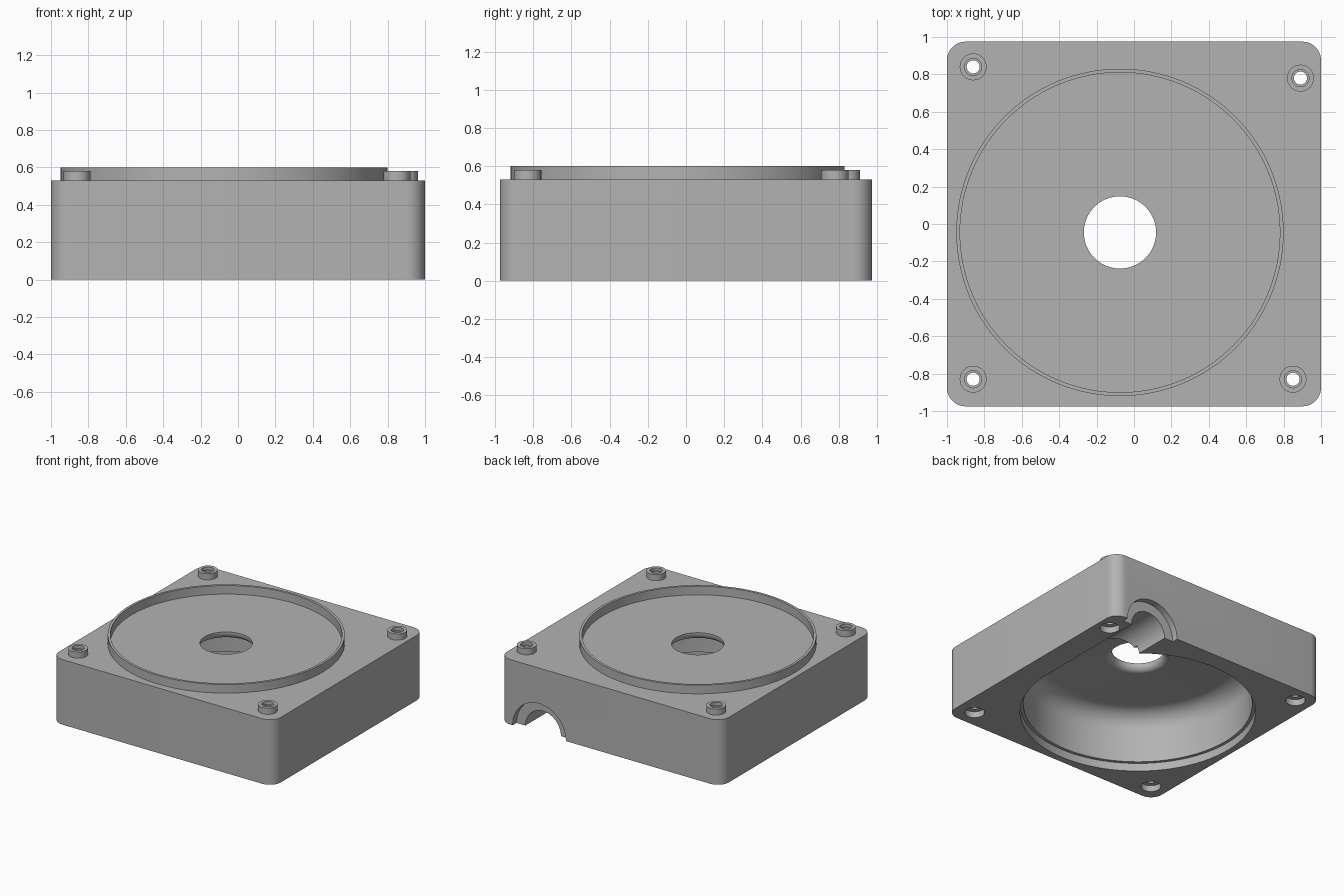
import bpy, bmesh
from math import pi, cos, sin, radians
from mathutils import Matrix, Vector

default = bpy.data.objects.get("Cube")
if default:
    bpy.data.objects.remove(default, do_unlink=True)

# Single grey plastic
grey = bpy.data.materials.new("grey_plastic")
grey.use_nodes = True
GREY = (0.45, 0.45, 0.45, 1)
grey.diffuse_color = GREY
grey.node_tree.nodes["Principled BSDF"].inputs["Base Color"].default_value = GREY

CENTRE = (-0.075, -0.045, 0)
SCREWS = [(-0.86, 0.84), (0.89, 0.78), (-0.86, -0.83), (0.85, -0.83)]
TOP = 0.53
OUTLET_X = 0.64


def finish(bm, name):
    bmesh.ops.recalc_face_normals(bm, faces=bm.faces[:])
    mesh = bpy.data.meshes.new(name)
    bm.to_mesh(mesh)
    bm.free()
    mesh.materials.append(grey)
    obj = bpy.data.objects.new(name, mesh)
    bpy.context.collection.objects.link(obj)
    return obj


def lathe(name, profile, loc, closed=False, steps=64, turn=None):
    """Spin an (r, z) profile round the z axis, then turn and place it."""
    bm = bmesh.new()
    vs = [bm.verts.new((r, 0, z)) for r, z in profile]
    pairs = list(zip(vs, vs[1:]))
    if closed:
        pairs.append((vs[-1], vs[0]))
    es = [bm.edges.new(p) for p in pairs]
    bmesh.ops.spin(bm, geom=vs + es, cent=(0, 0, 0), axis=(0, 0, 1),
                   angle=2 * pi, steps=steps, use_merge=True)
    bmesh.ops.remove_doubles(bm, verts=bm.verts[:], dist=1e-5)
    if turn:
        bm.transform(turn)
    bm.transform(Matrix.Translation(Vector(loc)))
    return finish(bm, name)


def arc(cx, cz, r, a0, a1, n=8):
    angles = [radians(a0 + (a1 - a0) * i / n) for i in range(n + 1)]
    return [(cx + r * cos(a), cz + r * sin(a)) for a in angles]


def cut(target, cutter):
    """Subtract the cutter and discard it."""
    cutter.hide_render = True
    mod = target.modifiers.new("cut", 'BOOLEAN')
    mod.operation, mod.solver, mod.object = 'DIFFERENCE', 'EXACT', cutter
    bpy.context.view_layer.objects.active = target
    bpy.ops.object.modifier_apply(modifier=mod.name)
    bpy.data.objects.remove(cutter, do_unlink=True)


# Housing block with rounded upright corners
bm = bmesh.new()
bmesh.ops.create_cube(bm, size=1)
bm.transform(Matrix.Translation((0, 0, TOP / 2)) @ Matrix.Diagonal((2, 1.95, TOP, 1)))
upright = [e for e in bm.edges if abs(e.verts[0].co.z - e.verts[1].co.z) > 0.1]
bmesh.ops.bevel(bm, geom=upright, offset=0.1, segments=10, profile=0.5, affect='EDGES')
housing = finish(bm, "housing")

# Round chamber: stacking recess, wall, filleted roof and flared centre opening
chamber = [(0, -0.1), (0.875, -0.1), (0.875, 0.065), (0.85, 0.065)]
chamber += arc(0.70, 0.32, 0.15, 0, 90)
chamber += arc(0.243, 0.52, 0.05, 270, 180, 6)
chamber += [(0.193, 0.7), (0, 0.7)]
cut(housing, lathe("chamber_cutter", chamber, CENTRE, steps=128))

# Outlet passage along y with a wider mouth at the back
along_y = Matrix.Rotation(-pi / 2, 4, 'X')
outlet = [(0, 0), (0.16, 0), (0.16, 0.97), (0.24, 0.97), (0.24, 1.2), (0, 1.2)]
cut(housing, lathe("outlet_cutter", outlet, (OUTLET_X, CENTRE[1], 0), turn=along_y))

# Screw holes with a socket underneath, and raised bosses on top
socket = [(0, -0.1), (0.074, -0.1), (0.074, 0.05), (0.035, 0.05), (0.035, 0.7), (0, 0.7)]
boss = [(0.035, 0), (0.072, 0), (0.072, 0.05), (0.046, 0.05), (0.046, 0.025), (0.035, 0.025)]
parts = [housing]
for i, (x, y) in enumerate(SCREWS):
    cut(housing, lathe("socket_cutter", socket, (x, y, 0), steps=32))
    parts.append(lathe(f"screw_boss_{i + 1}", boss, (x, y, TOP), closed=True, steps=32))

# Raised locating ring on the top
ring = [(0.855, 0), (0.875, 0), (0.875, 0.07), (0.855, 0.07)]
parts.append(lathe("locating_ring", ring, (CENTRE[0], CENTRE[1], TOP), closed=True, steps=128))

# Smooth the curves, keep the edges crisp
bpy.ops.object.select_all(action='DESELECT')
for p in parts:
    p.select_set(True)
bpy.context.view_layer.objects.active = housing
bpy.ops.object.shade_smooth_by_angle(angle=radians(30))
